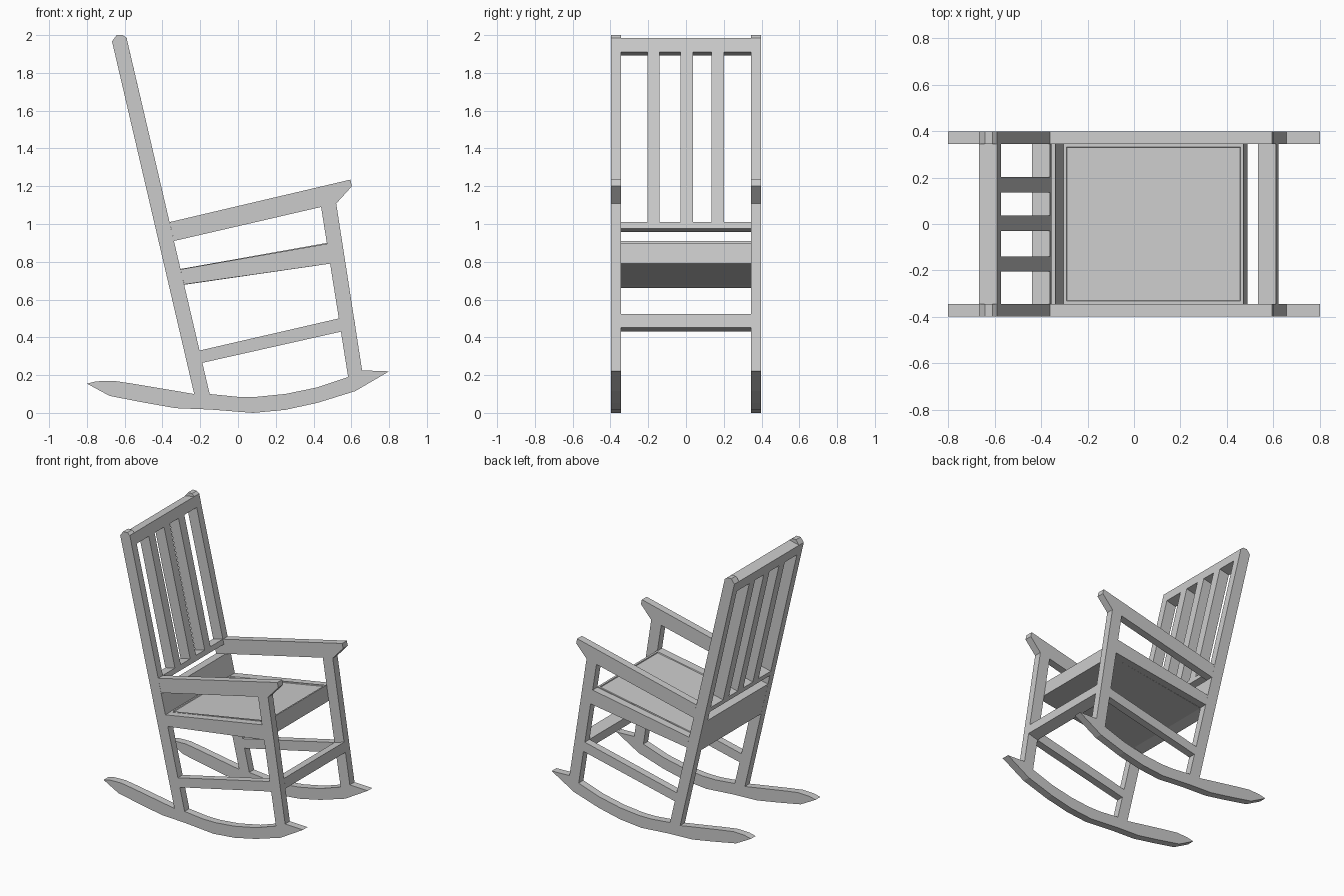
import bpy, bmesh

if "Cube" in bpy.data.objects:
    bpy.data.objects.remove(bpy.data.objects["Cube"])


def prism(name, pts, y0, y1, mirror=False):
    """Extrude an x-z outline between two y values."""
    bm = bmesh.new()
    face = bm.faces.new([bm.verts.new((x, y0, z)) for x, z in pts])
    ext = bmesh.ops.extrude_face_region(bm, geom=[face])
    for v in ext["geom"]:
        if isinstance(v, bmesh.types.BMVert):
            v.co.y = y1
    bmesh.ops.recalc_face_normals(bm, faces=bm.faces[:])
    mesh = bpy.data.meshes.new(name)
    bm.to_mesh(mesh)
    bm.free()
    ob = bpy.data.objects.new(name, mesh)
    bpy.context.collection.objects.link(ob)
    if mirror:
        m = ob.modifiers.new("Mirror", "MIRROR")
        m.use_axis = (False, True, False)
        m.use_mirror_merge = False
    return ob


def back_section(z_top, z_bottom):
    """Slanted rectangle following the lean of the back posts (front-edge heights)."""
    fx = lambda z: -0.15 - 0.2334 * (z - 0.1)
    f = [(fx(z_top), z_top), (fx(z_bottom), z_bottom)]
    return f + [(x - 0.077, z - 0.018) for x, z in reversed(f)]


IN, OUT = 0.344, 0.398

# side frames, mirrored across y
sides = {
    "back_post": [(-0.15, 0.1), (-0.59, 1.985), (-0.61, 2.0), (-0.642, 2.0),
                  (-0.667, 1.967), (-0.232, 0.1)],
    "armrest": [(-0.362, 1.01), (0.595, 1.235), (0.603, 1.2), (0.52, 1.108),
                (0.44, 1.09), (-0.339, 0.91)],
    "front_leg": [(0.44, 1.09), (0.52, 1.108), (0.657, 0.225), (0.583, 0.19)],
    "seat_rail": [(-0.304, 0.76), (0.471, 0.895), (0.488, 0.79), (-0.285, 0.68)],
    "side_stretcher": [(-0.204, 0.33), (0.534, 0.5), (0.545, 0.43), (-0.189, 0.265)],
    "rocker": [(-0.8, 0.155), (-0.75, 0.167), (-0.66, 0.17), (-0.56, 0.155),
               (-0.232, 0.1), (-0.15, 0.1), (0.0, 0.085), (0.1, 0.085),
               (0.25, 0.1), (0.42, 0.135), (0.583, 0.19), (0.657, 0.225),
               (0.8, 0.22), (0.62, 0.115), (0.42, 0.053), (0.25, 0.016),
               (0.08, 0.0), (-0.15, 0.018), (-0.33, 0.025), (-0.5, 0.055),
               (-0.68, 0.09)],
}
for name, pts in sides.items():
    prism(name, pts, IN, OUT, mirror=True)

# cross rails of the back and the apron behind the seat
prism("top_rail", back_section(1.985, 1.91), -IN, IN)
prism("lower_back_rail", back_section(1.01, 0.975), -IN, IN)
prism("back_apron", back_section(0.91, 0.68), -IN, IN)

# back slats
for y in (-0.172, 0.003, 0.169):
    prism("back_slat", back_section(1.91, 1.01), y - 0.033, y + 0.033)

# front stretcher between the front legs
prism("front_stretcher", [(0.534, 0.5), (0.611, 0.523), (0.622, 0.452), (0.545, 0.43)],
      -IN, IN)

# seat slab with a shallow inset panel on top
seat = prism("seat", [(-0.304, 0.762), (0.471, 0.9), (0.488, 0.79), (-0.285, 0.678)],
             -IN, IN)
bm = bmesh.new()
bm.from_mesh(seat.data)
top = max(bm.faces, key=lambda f: f.normal.z)
bmesh.ops.inset_region(bm, faces=[top], thickness=0.018)
bmesh.ops.inset_region(bm, faces=[top], thickness=0.004, depth=-0.006)
bm.to_mesh(seat.data)
bm.free()
